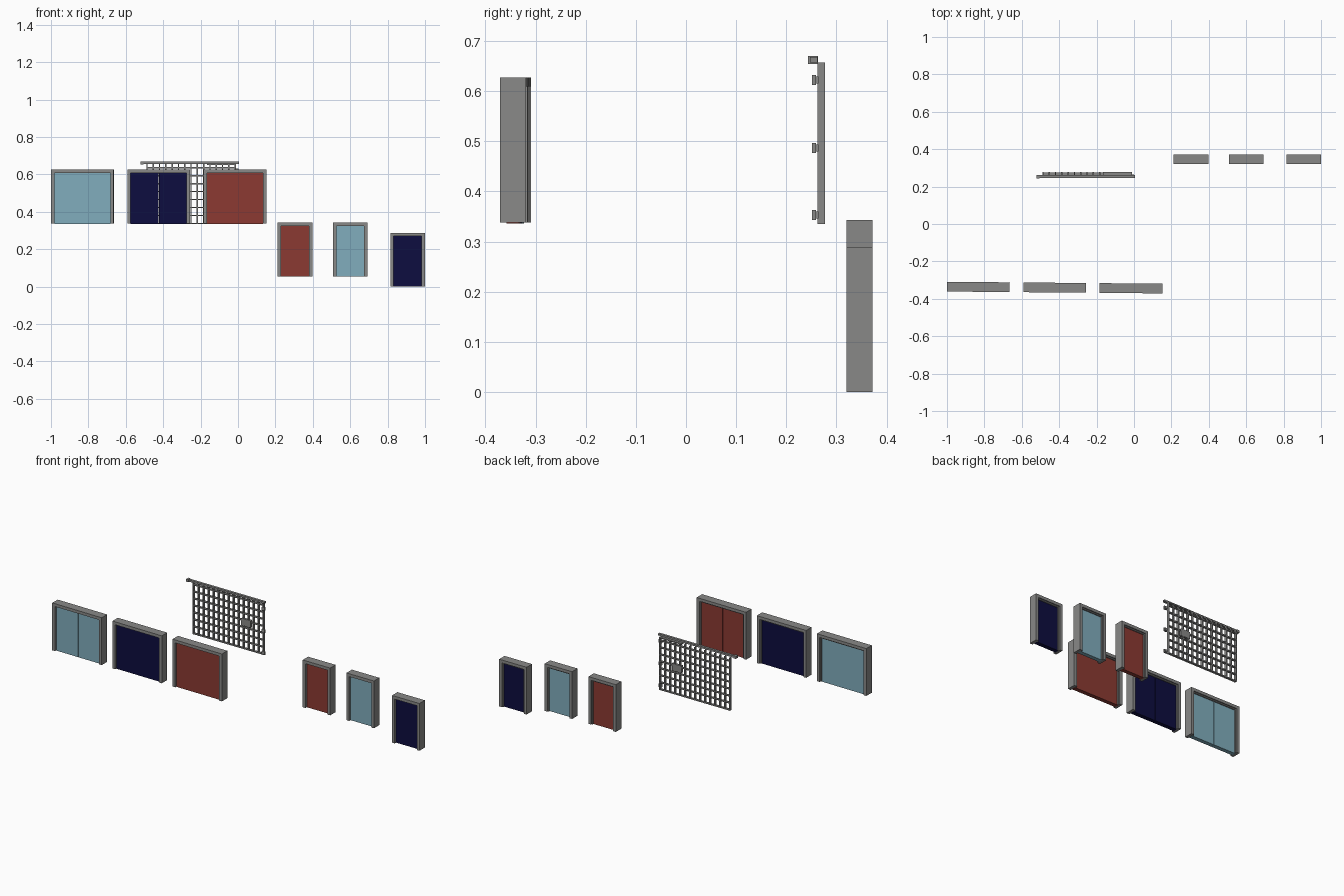
import bpy, bmesh, math
from mathutils import Matrix, Vector

if "Cube" in bpy.data.objects:
    bpy.data.objects.remove(bpy.data.objects["Cube"])


def material(name, rgb):
    m = bpy.data.materials.new(name)
    m.diffuse_color = (*rgb, 1)
    m.use_nodes = True
    m.node_tree.nodes["Principled BSDF"].inputs["Base Color"].default_value = m.diffuse_color
    return m


GREY = material("grey metal", (0.25, 0.25, 0.245))
RED = material("brick red", (0.26, 0.042, 0.032))
BLUE = material("pale blue", (0.22, 0.42, 0.51))
NAVY = material("dark navy", (0.004, 0.004, 0.05))


def boxes(name, spans, mat, xf=Matrix()):
    """One object from boxes given as (x0, x1, y0, y1, z0, z1)."""
    bm = bmesh.new()
    for x0, x1, y0, y1, z0, z1 in spans:
        c = Vector(((x0 + x1) / 2, (y0 + y1) / 2, (z0 + z1) / 2))
        m = Matrix.Translation(c) @ Matrix.Diagonal((x1 - x0, y1 - y0, z1 - z0, 1))
        bmesh.ops.create_cube(bm, size=1, matrix=m)
    bm.transform(xf)
    me = bpy.data.meshes.new(name)
    bm.to_mesh(me)
    bm.free()
    me.materials.append(mat)
    ob = bpy.data.objects.new(name, me)
    bpy.context.collection.objects.link(ob)


def frame(name, w, h, xf, depth=0.052, jamb=0.018):
    """Door frame open at the bottom, joined at the lintel, plus door stops."""
    bm = bmesh.new()
    a, b, d = w / 2, w / 2 - jamb, depth / 2
    pts = [(-a, 0), (-a, h), (a, h), (a, 0), (b, 0), (b, h - jamb), (-b, h - jamb), (-b, 0)]
    f = bm.faces.new([bm.verts.new((x, -d, z)) for x, z in pts])
    r = bmesh.ops.extrude_face_region(bm, geom=[f])
    bmesh.ops.translate(bm, vec=(0, depth, 0),
                        verts=[v for v in r["geom"] if isinstance(v, bmesh.types.BMVert)])
    bmesh.ops.recalc_face_normals(bm, faces=bm.faces)
    bm.transform(xf)
    me = bpy.data.meshes.new(name)
    bm.to_mesh(me)
    bm.free()
    me.materials.append(GREY)
    bpy.context.collection.objects.link(bpy.data.objects.new(name, me))
    y0, y1, s = 0.011, 0.019, 0.006
    boxes(name + "_stop", [(-b, -b + s, y0, y1, 0, h - jamb), (b - s, b, y0, y1, 0, h - jamb),
                           (-b + s, b - s, y0, y1, h - jamb - s, h - jamb)], GREY, xf)


def door(name, x, y, z, w, h, mat, turn=0.0, leaves=1, drop=0.0):
    xf = Matrix.Translation((x, y, z)) @ Matrix.Rotation(turn, 4, "Z")
    frame(name + "_frame", w, h, xf)
    b, top = w / 2 - 0.0178, h - 0.0178
    if leaves == 1:
        spans = [(-b, b, -0.013, 0.012, -drop, top)]
    else:
        spans = [(-b, -0.0006, -0.013, 0.012, -drop, top), (0.0006, b, -0.013, 0.012, -drop, top)]
    boxes(name + "_panel", spans, mat, xf)


# Wide double doors, the row turned by half a degree
for i, (n, mat) in enumerate((("pale", BLUE), ("navy", NAVY), ("red", RED))):
    door("wide_%s_door" % n, -0.832 + i * 0.408, -0.3365 - i * 0.0036, 0.338, 0.335, 0.289,
         mat, math.radians(-0.5), 2, 0.002)

# Narrow single doors
for n, x, z, mat in (("red", 0.305, 0.055, RED), ("pale", 0.6, 0.055, BLUE), ("navy", 0.907, 0.0, NAVY)):
    door("narrow_%s_door" % n, x, 0.346, z, 0.185, 0.288, mat)

# Barred gate
GX0, GX1, GY0, GY1, GZ0, GZ1 = -0.49, -0.012, 0.262, 0.277, 0.335, 0.657
t = 0.0065
step = (GX1 - GX0 - t) / 14
boxes("gate_uprights", [(GX0 + i * step, GX0 + i * step + t, GY0, GY1, GZ0, GZ1)
                        for i in range(15)], GREY)
boxes("gate_crossbars", [(GX0, GX1, GY0 + 0.001, GY1 - 0.001, GZ0 + i * 0.0425, GZ0 + i * 0.0425 + t)
                         for i in range(8)], GREY)
boxes("gate_top_bar", [(-0.165, GX1, GY0, GY1, GZ1 - t, GZ1)], GREY)
boxes("gate_lock_plate", [(-0.162, -0.098, GY0, GY1, 0.477, 0.52)], GREY)

# Overhead track with end cap
boxes("gate_track", [(-0.512, 0.005, 0.247, 0.262, 0.657, 0.668)], GREY)
boxes("gate_track_cap", [(-0.52, -0.504, 0.243, 0.263, 0.654, 0.67)], GREY)

# Hinges on the right-hand edge
for z in (0.353, 0.487, 0.622):
    boxes("gate_hinge", [(-0.016, 0.004, 0.251, 0.259, z - 0.01, z + 0.01),
                         (-0.012, 0.0, 0.258, 0.264, z - 0.007, z + 0.007)], GREY)
